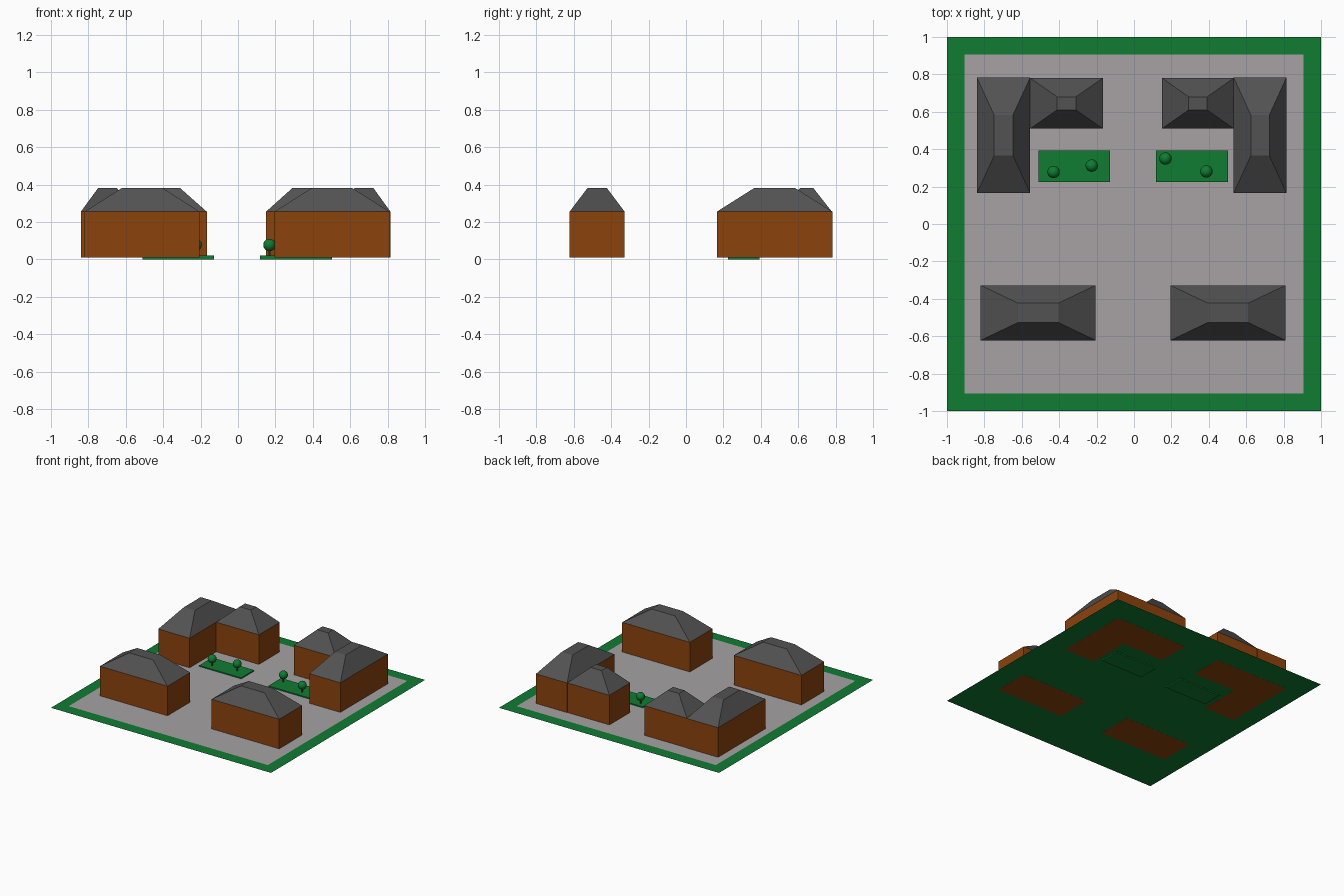
import bpy, bmesh

if "Cube" in bpy.data.objects:
    bpy.data.objects.remove(bpy.data.objects["Cube"])

def material(name, rgb):
    m = bpy.data.materials.new(name)
    m.diffuse_color = (*rgb, 1)
    m.use_nodes = True
    m.node_tree.nodes["Principled BSDF"].inputs["Base Color"].default_value = m.diffuse_color
    return m

GRASS = material("grass green", (0.005, 0.2, 0.032))
PAVING = material("paving grey", (0.385, 0.36, 0.375))
WALL = material("brick brown", (0.26, 0.056, 0.004))
ROOF = material("slate grey", (0.085, 0.085, 0.085))

BASE, EAVES, TOP = 0.009, 0.255, 0.382

def finish(name, bm, mat):
    bmesh.ops.recalc_face_normals(bm, faces=bm.faces)
    mesh = bpy.data.meshes.new(name)
    bm.to_mesh(mesh)
    bm.free()
    mesh.materials.append(mat)
    ob = bpy.data.objects.new(name, mesh)
    bpy.context.collection.objects.link(ob)
    return ob

def block(name, x0, x1, y0, y1, z0, z1, mat, top=None):
    """Box, or a frustum when a smaller top rectangle is given."""
    bm = bmesh.new()
    bmesh.ops.create_cube(bm, size=1)
    for v in bm.verts:
        a, b, c, d = top if top and v.co.z > 0 else (x0, x1, y0, y1)
        v.co = (a if v.co.x < 0 else b, c if v.co.y < 0 else d,
                z0 if v.co.z < 0 else z1)
    return finish(name, bm, mat)

def plane(name, half, z, mat):
    bm = bmesh.new()
    bmesh.ops.create_grid(bm, x_segments=1, y_segments=1, size=half)
    for v in bm.verts:
        v.co.z = z
    for f in bm.faces:
        if f.normal.z < 0:
            f.normal_flip()
    mesh = bpy.data.meshes.new(name)
    bm.to_mesh(mesh)
    bm.free()
    mesh.materials.append(mat)
    bpy.context.collection.objects.link(bpy.data.objects.new(name, mesh))

def house(name, x0, x1, y0, y1):
    """Walls with a hipped roof cut flat at about a third of its footprint."""
    block(name + "_walls", x0, x1, y0, y1, BASE, EAVES, WALL)
    cx, cy = (x0 + x1) / 2, (y0 + y1) / 2

    def half(a, b):  # flat top: 35% of long sides, narrower on short wings
        w = b - a
        return w / 2 * (0.26 if 0.32 < w < 0.45 or w < 0.275 else 0.35)
    hx, hy = half(x0, x1), half(y0, y1)
    block(name + "_roof", x0, x1, y0, y1, EAVES, TOP, ROOF,
          (cx - hx, cx + hx, cy - hy, cy + hy))

def tree(name, x, y):
    bm = bmesh.new()
    bmesh.ops.create_cone(bm, cap_ends=True, segments=10, radius1=0.006,
                          radius2=0.006, depth=0.05)
    bmesh.ops.translate(bm, verts=bm.verts, vec=(x, y, 0.031))
    finish(name + "_trunk", bm, WALL)
    bm = bmesh.new()
    bmesh.ops.create_uvsphere(bm, u_segments=24, v_segments=14, radius=0.033)
    bmesh.ops.translate(bm, verts=bm.verts, vec=(x, y, 0.077))
    for f in bm.faces:
        f.smooth = True
    finish(name + "_crown", bm, GRASS)

# Ground
plane("grass_border", 1.0, 0.0095, GRASS)
plane("paved_yard", 0.905, 0.012, PAVING)

# Front houses
house("front_left_house", -0.82, -0.205, -0.622, -0.328)
house("front_right_house", 0.195, 0.81, -0.622, -0.328)

# Back L-shaped houses: long block plus a shorter wing
house("back_left_house", -0.84, -0.555, 0.165, 0.783)
house("back_left_wing", -0.555, -0.167, 0.51, 0.78)
house("back_right_house", 0.533, 0.815, 0.165, 0.783)
house("back_right_wing", 0.15, 0.533, 0.51, 0.78)

# Lawns with trees
block("left_lawn", -0.51, -0.128, 0.225, 0.392, 0, 0.021, GRASS)
block("right_lawn", 0.118, 0.503, 0.225, 0.392, 0, 0.021, GRASS)
for i, (x, y) in enumerate([(-0.43, 0.278), (-0.226, 0.312),
                            (0.168, 0.35), (0.387, 0.281)]):
    tree(f"tree_{i + 1}", x, y)
